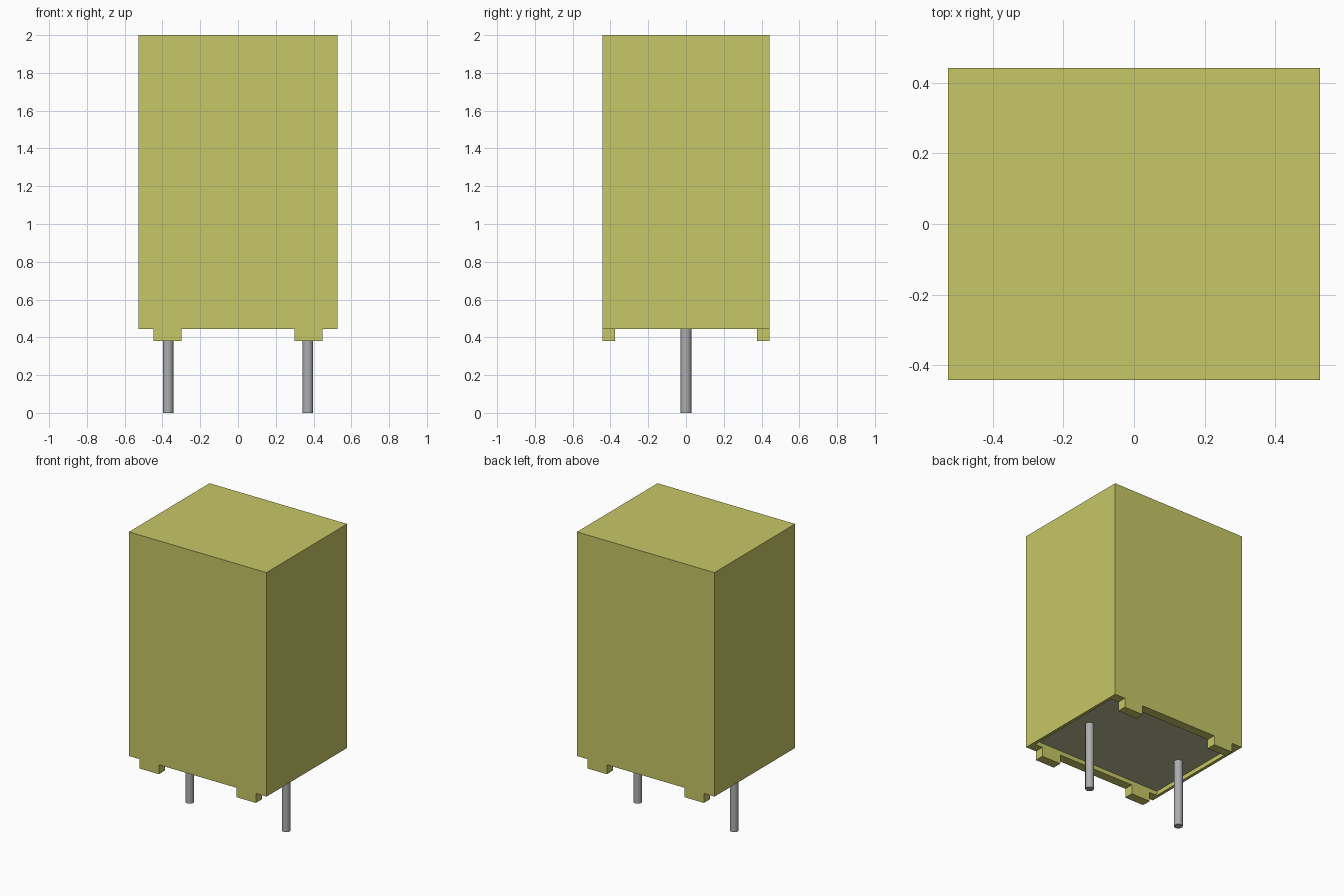
import bpy
import bmesh
from mathutils import Matrix, Vector

cube = bpy.data.objects.get("Cube")
if cube:
    bpy.data.objects.remove(cube, do_unlink=True)

WIDTH, DEPTH, TOP, BASE = 1.056, 0.884, 2.0, 0.445
WALL_X, WALL_Y, RECESS = 0.03, 0.065, 0.03
FOOT_BOTTOM, FOOT_IN, FOOT_OUT = 0.38, 0.298, 0.447
PIN_X, PIN_RADIUS = 0.37, 0.028


def material(name, color):
    mat = bpy.data.materials.new(name)
    mat.use_nodes = True
    mat.diffuse_color = (*color, 1)
    mat.node_tree.nodes["Principled BSDF"].inputs["Base Color"].default_value = (*color, 1)
    return mat


def add_object(name, bm, *mats):
    mesh = bpy.data.meshes.new(name)
    bm.to_mesh(mesh)
    bm.free()
    for mat in mats:
        mesh.materials.append(mat)
    obj = bpy.data.objects.new(name, mesh)
    bpy.context.collection.objects.link(obj)
    return obj


def box(low, high):
    low, high = Vector(low), Vector(high)
    bm = bmesh.new()
    bmesh.ops.create_cube(bm, size=1, matrix=Matrix.Translation((low + high) / 2)
                          @ Matrix.Diagonal((*(high - low), 1)))
    return bm


yellow = material("casing yellow", (0.57, 0.57, 0.135))
filler = material("grey filler", (0.50, 0.50, 0.30))
metal = material("pin metal", (0.42, 0.42, 0.43))

# Casing with a shallow filled recess underneath
bm = box((-WIDTH / 2, -DEPTH / 2, BASE), (WIDTH / 2, DEPTH / 2, TOP))
bm.normal_update()
floor = min(bm.faces, key=lambda f: f.calc_center_median().z)
bmesh.ops.inset_individual(bm, faces=[floor], thickness=WALL_X)
for v in floor.verts:
    v.co.y *= (DEPTH / 2 - WALL_Y) / abs(v.co.y)
floor = bmesh.ops.extrude_discrete_faces(bm, faces=[floor])["faces"][0]
for v in floor.verts:
    v.co.z += RECESS
floor.material_index = 1
bmesh.ops.recalc_face_normals(bm, faces=bm.faces)
add_object("casing", bm, yellow, filler)

# Standoff feet, flush with the front and back walls
for side_x, x_name in ((1, "left"), (-1, "right")):
    for side_y, y_name in ((-1, "front"), (1, "back")):
        xs = sorted((side_x * FOOT_IN, side_x * FOOT_OUT))
        ys = sorted((side_y * (DEPTH / 2 - WALL_Y), side_y * DEPTH / 2))
        add_object(f"{y_name}_{x_name}_foot",
                   box((xs[0], ys[0], FOOT_BOTTOM), (xs[1], ys[1], BASE)), yellow)

# Round wire pins
for side_x, x_name in ((1, "left"), (-1, "right")):
    length = BASE + RECESS
    bpy.ops.mesh.primitive_cylinder_add(vertices=24, radius=PIN_RADIUS, depth=length,
                                        location=(side_x * PIN_X, 0, length / 2))
    pin = bpy.context.object
    pin.name = f"{x_name}_pin"
    pin.data.materials.append(metal)
    bpy.ops.object.shade_smooth_by_angle()
